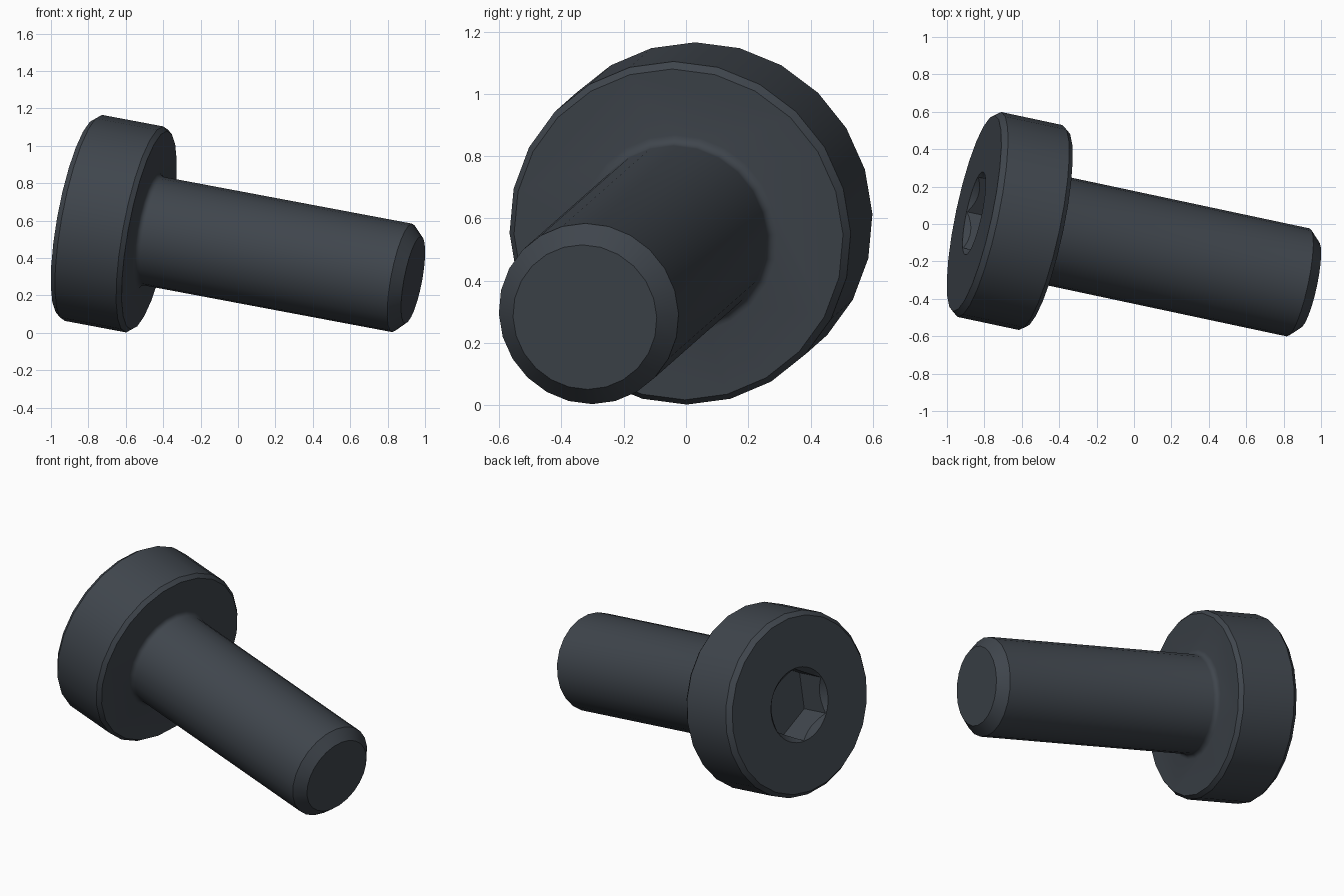
import bpy, bmesh, math
from mathutils import Matrix, Vector

cube = bpy.data.objects.get("Cube")
if cube:
    bpy.data.objects.remove(cube, do_unlink=True)

# One dark steel colour
steel = bpy.data.materials.new("dark_steel")
steel.use_nodes = True
colour = (0.05, 0.06, 0.073, 1)
steel.diffuse_color = colour
steel.node_tree.nodes["Principled BSDF"].inputs["Base Color"].default_value = colour

# Tilted frame: local z runs from the head face to the tip
axis = Vector((0.962, -0.205, -0.181)).normalized()
side = (Vector((0, 0, 1)) - axis * axis.z).normalized()
frame = Matrix((side, axis.cross(side), axis)).transposed().to_4x4()
frame.translation = (-0.855, 0.057, 0.62)


def lathe(name, profile, steps):
    """Spin a (radius, distance) profile about the screw axis."""
    bm = bmesh.new()
    verts = [bm.verts.new((r, 0, s)) for r, s in profile]
    edges = [bm.edges.new(pair) for pair in zip(verts, verts[1:])]
    bmesh.ops.spin(bm, geom=verts + edges, cent=(0, 0, 0), axis=(0, 0, 1),
                   angle=2 * math.pi, steps=steps)
    bmesh.ops.remove_doubles(bm, verts=bm.verts, dist=0.0001)
    bmesh.ops.dissolve_limit(bm, angle_limit=0.001, verts=bm.verts, edges=bm.edges)
    bmesh.ops.recalc_face_normals(bm, faces=bm.faces)
    mesh = bpy.data.meshes.new(name)
    bm.to_mesh(mesh)
    bm.free()
    mesh.materials.append(steel)
    obj = bpy.data.objects.new(name, mesh)
    obj.matrix_world = frame
    bpy.context.collection.objects.link(obj)
    return obj


# Head and shank, with chamfered rims and a fillet under the head
shank_r, under, fillet, length = 0.295, 0.395, 0.03, 1.862
head = [(0, 0), (0.535, 0), (0.56, 0.03), (0.56, 0.37), (0.54, under)]
curve = [(shank_r + fillet * (1 - math.sin(a)), under + fillet * (1 - math.cos(a)))
         for a in (i * math.pi / 8 for i in range(5))]
tip = [(shank_r, length - 0.06), (0.236, length), (0, length)]
screw = lathe("socket_screw", head + curve + tip, 24)

# Hexagonal socket with a countersunk mouth
cutters = [
    lathe("hex_cutter", [(0, -0.05), (0.223, -0.05), (0.223, 0.19), (0, 0.19)], 6),
    lathe("countersink_cutter", [(0, -0.03), (0.256, -0.03), (0.186, 0.04), (0, 0.04)], 48),
]
bpy.context.view_layer.update()
bpy.ops.object.select_all(action='DESELECT')
screw.select_set(True)
bpy.context.view_layer.objects.active = screw
for cutter in cutters:
    cutter.hide_render = True
    cut = screw.modifiers.new(cutter.name, 'BOOLEAN')
    cut.operation = 'DIFFERENCE'
    cut.solver = 'EXACT'
    cut.object = cutter
    bpy.ops.object.modifier_apply(modifier=cut.name)
for cutter in cutters:
    bpy.data.objects.remove(cutter, do_unlink=True)

bpy.ops.object.shade_smooth_by_angle(angle=math.radians(30))
